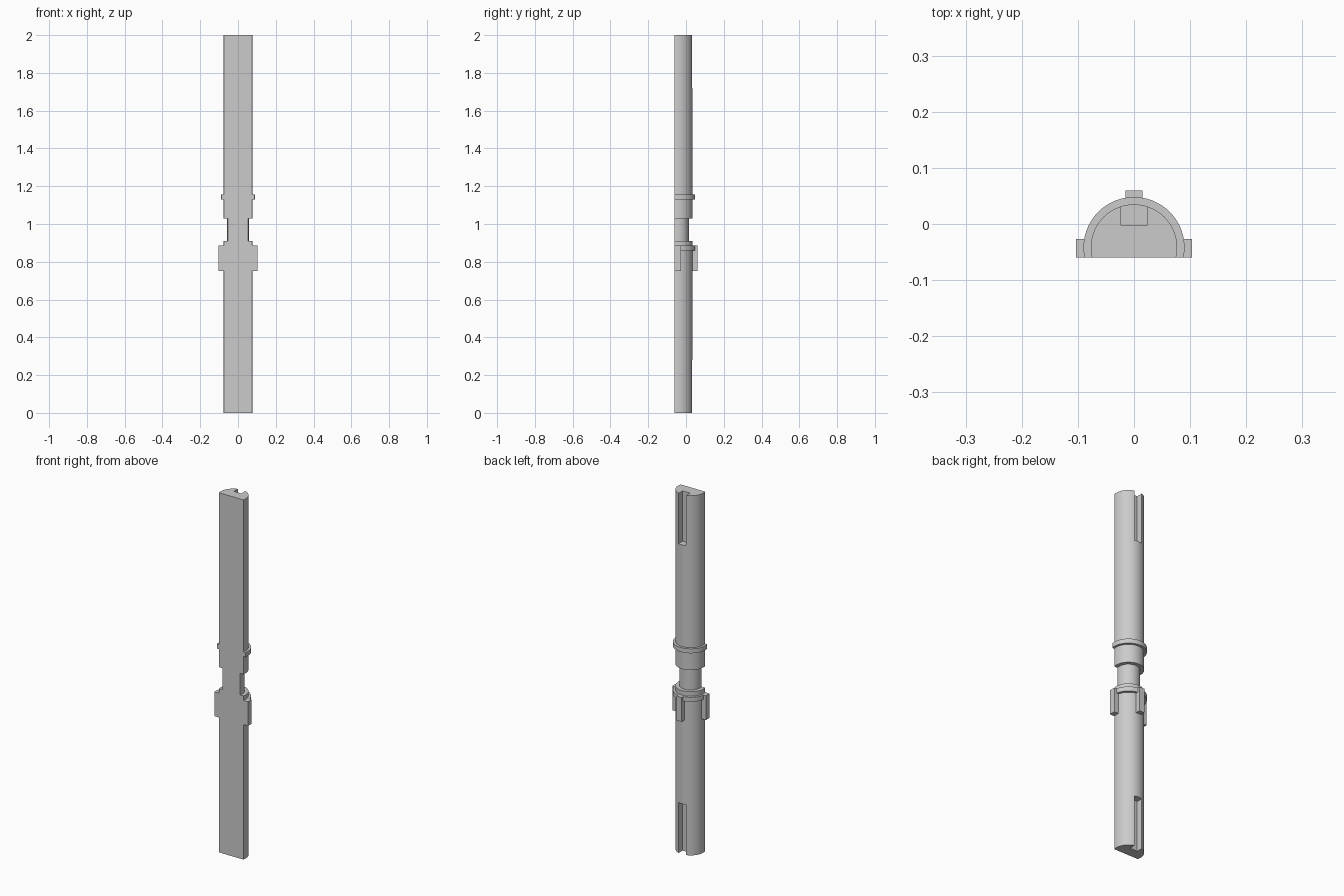
import bpy
import bmesh
import math
from mathutils import Matrix, Vector

cube = bpy.data.objects.get("Cube")
if cube:
    bpy.data.objects.remove(cube, do_unlink=True)

AXIS_Y = -0.042    # centre line of the round back
FLAT_Y = -0.06     # flat front plane
BODY_R, NECK_R, COLLAR_R = 0.077, 0.057, 0.09

grey = bpy.data.materials.new("plain_grey")
grey.use_nodes = True
grey.diffuse_color = (0.6, 0.6, 0.6, 1)
grey.node_tree.nodes["Principled BSDF"].inputs["Base Color"].default_value = (0.6, 0.6, 0.6, 1)


def make_object(name, bm):
    bmesh.ops.recalc_face_normals(bm, faces=bm.faces[:])
    mesh = bpy.data.meshes.new(name)
    bm.to_mesh(mesh)
    bm.free()
    mesh.materials.append(grey)
    obj = bpy.data.objects.new(name, mesh)
    bpy.context.collection.objects.link(obj)
    return obj


def box(name, x0, x1, y0, y1, z0, z1):
    bm = bmesh.new()
    centre = Vector((x0 + x1, y0 + y1, z0 + z1)) / 2
    size = Matrix.Diagonal((x1 - x0, y1 - y0, z1 - z0, 1))
    bmesh.ops.create_cube(bm, size=1, matrix=Matrix.Translation(centre) @ size)
    return make_object(name, bm)


# Half-round rod: turned profile with a neck and two collars, cut flat at the front
profile = [(0, 0), (BODY_R, 0),
           (BODY_R, 0.86), (COLLAR_R, 0.86), (COLLAR_R, 0.885), (BODY_R, 0.885),
           (BODY_R, 0.91), (NECK_R, 0.91), (NECK_R, 1.03), (BODY_R, 1.03),
           (BODY_R, 1.13), (COLLAR_R, 1.13), (COLLAR_R, 1.155), (BODY_R, 1.155),
           (BODY_R, 2), (0, 2)]
bm = bmesh.new()
points = [bm.verts.new((r, AXIS_Y, z)) for r, z in profile]
edges = [bm.edges.new(pair) for pair in zip(points, points[1:])]
bmesh.ops.spin(bm, geom=points + edges, cent=(0, AXIS_Y, 0), axis=(0, 0, 1),
               angle=math.tau, steps=72, use_duplicate=False)
bmesh.ops.remove_doubles(bm, verts=bm.verts[:], dist=0.0001)
bmesh.ops.bisect_plane(bm, geom=bm.verts[:] + bm.edges[:] + bm.faces[:],
                       plane_co=(0, FLAT_Y, 0), plane_no=(0, -1, 0), clear_outer=True)
bmesh.ops.holes_fill(bm, edges=[e for e in bm.edges if e.is_boundary], sides=0)
bmesh.ops.dissolve_limit(bm, angle_limit=0.01, verts=bm.verts[:], edges=bm.edges[:])
rod = make_object("half_round_rod", bm)

# Square slots in the back at both ends
bpy.context.view_layer.objects.active = rod
for z0, z1 in ((-0.1, 0.28), (1.72, 2.1)):
    cutter = box("slot_cutter", -0.023, 0.023, -0.003, 0.1, z0, z1)
    cutter.hide_render = True
    cut = rod.modifiers.new("slot", "BOOLEAN")
    cut.operation = "DIFFERENCE"
    cut.solver = "EXACT"
    cut.object = cutter
    bpy.ops.object.modifier_apply(modifier=cut.name)
    bpy.data.objects.remove(cutter, do_unlink=True)

bpy.ops.object.select_all(action="DESELECT")
rod.select_set(True)
bpy.ops.object.shade_smooth_by_angle(angle=math.radians(30))

# Locating tabs hanging from the lower collar
for name, side in (("left_tab", 1), ("right_tab", -1)):
    inner, outer = side * 0.07, side * 0.103
    box(name, min(inner, outer), max(inner, outer), FLAT_Y, -0.027, 0.75, 0.885)
box("back_tab", -0.015, 0.015, 0.02, 0.06, 0.75, 0.885)
